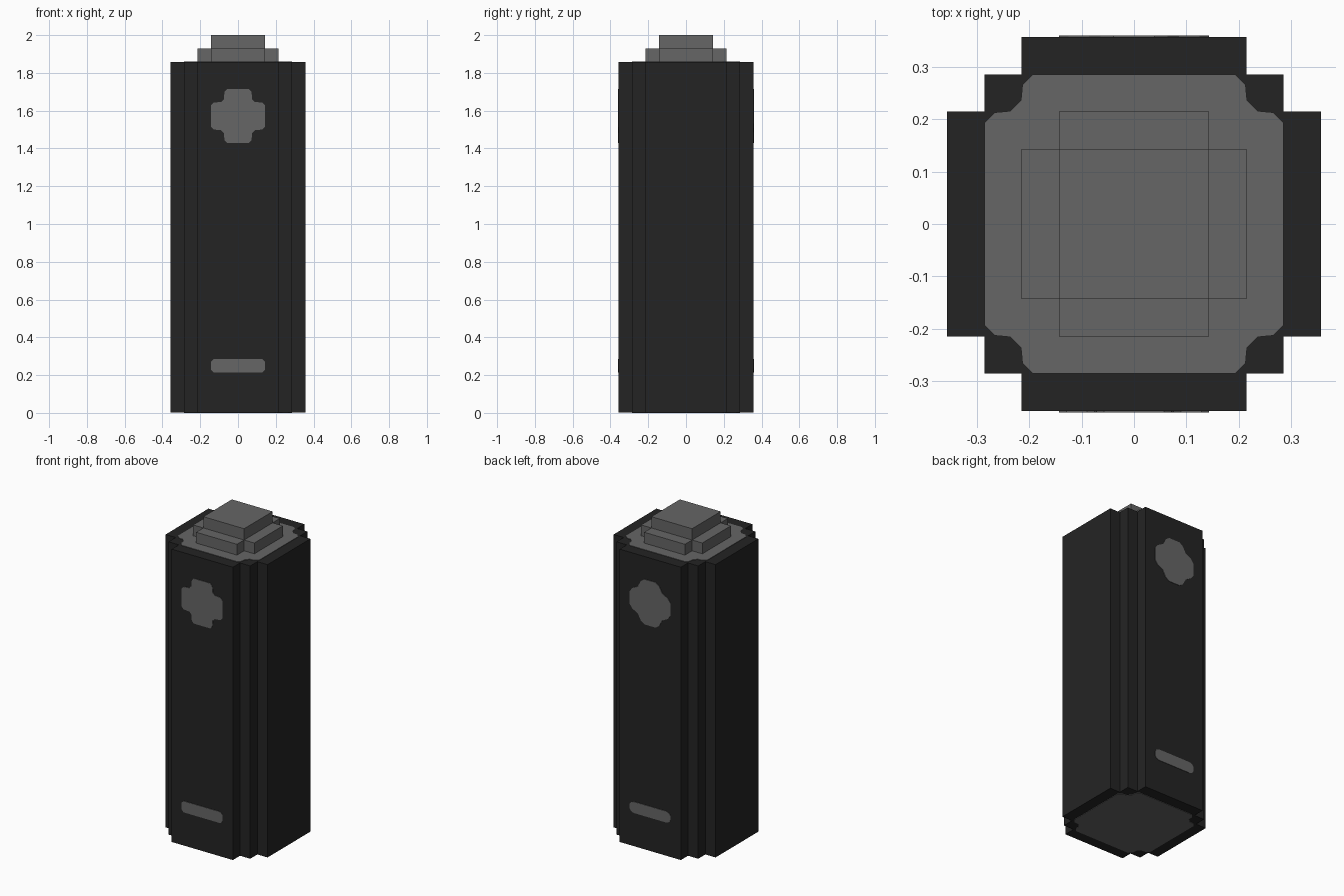
import bpy, bmesh
from mathutils import Matrix, Vector
from math import pi

cube = bpy.data.objects.get("Cube")
if cube:
    bpy.data.objects.remove(cube, do_unlink=True)

U = 1 / 14          # grid unit: the whole battery is 28 units tall
SKIN = 0.003        # thickness of painted plates


def material(name, value):
    m = bpy.data.materials.new(name)
    m.use_nodes = True
    colour = (value, value, value, 1)
    m.diffuse_color = colour
    m.node_tree.nodes["Principled BSDF"].inputs["Base Color"].default_value = colour
    return m


DARK = material("dark casing", 0.0176)
GREY = material("mid grey", 0.133)


def four_way(quarter):
    """Mirror a first-quadrant outline into a closed counter-clockwise loop."""
    q = list(quarter)
    r = q[::-1]
    return (q + [(-x, y) for x, y in r] + [(-x, -y) for x, y in q]
            + [(x, -y) for x, y in r])


def prism(name, outline, z0, z1, mat, matrix=Matrix()):
    """Extrude an outline given in grid units from z0 to z1."""
    bm = bmesh.new()
    face = bm.faces.new([bm.verts.new((x * U, y * U, z0)) for x, y in outline])
    ext = bmesh.ops.extrude_face_region(bm, geom=[face])
    top = [g for g in ext["geom"] if isinstance(g, bmesh.types.BMVert)]
    bmesh.ops.translate(bm, verts=top, vec=(0, 0, z1 - z0))
    bmesh.ops.recalc_face_normals(bm, faces=bm.faces)
    bm.transform(matrix)
    mesh = bpy.data.meshes.new(name)
    bm.to_mesh(mesh)
    bm.free()
    mesh.materials.append(mat)
    obj = bpy.data.objects.new(name, mesh)
    bpy.context.collection.objects.link(obj)
    return obj


# Casing with stepped corners
body_top = 26 * U
prism("casing", four_way([(5, 3), (4, 3), (4, 4), (3, 4), (3, 5)]),
      SKIN, body_top, DARK)

# Grey end caps with scooped corners
cap = four_way([(4, 2.7), (3.72, 2.98), (3.3, 3.02), (3.02, 3.3),
                (2.98, 3.72), (2.7, 4)])
prism("top_cap", cap, body_top - SKIN, body_top + SKIN, GREY)
prism("bottom_cap", cap, 0, 2 * SKIN, GREY)

# Stepped terminal
prism("terminal_base", four_way([(3, 2), (2, 2), (2, 3)]),
      body_top, 27 * U, GREY)
prism("terminal_tip", four_way([(2, 2)]), 27 * U, 28 * U, GREY)

# Plus and minus marks, crisp on the front and softer on the back
plus_front = [(2, 0.8), (1.8, 1), (1.25, 1.05), (1.05, 1.25), (1, 1.8), (0.8, 2)]
plus_back = [(2, 0.55), (1.75, 0.9), (1.2, 1.2), (0.9, 1.75), (0.55, 2)]
minus_front = [(2, 0.3), (1.8, 0.5)]
minus_back = [(2, 0.2), (1.88, 0.38), (1.6, 0.5)]
for side, turn, plus, minus in (("front", 0, plus_front, minus_front),
                                ("back", pi, plus_back, minus_back)):
    for mark, quarter, height in (("plus", plus, 22), ("minus", minus, 3.5)):
        place = (Matrix.Translation(Vector((0, 0, height * U)))
                 @ Matrix.Rotation(turn, 4, "Z")
                 @ Matrix.Translation(Vector((0, -5 * U, 0)))
                 @ Matrix.Rotation(pi / 2, 4, "X"))
        prism(f"{side}_{mark}_mark", four_way(quarter), -SKIN, SKIN, GREY, place)
